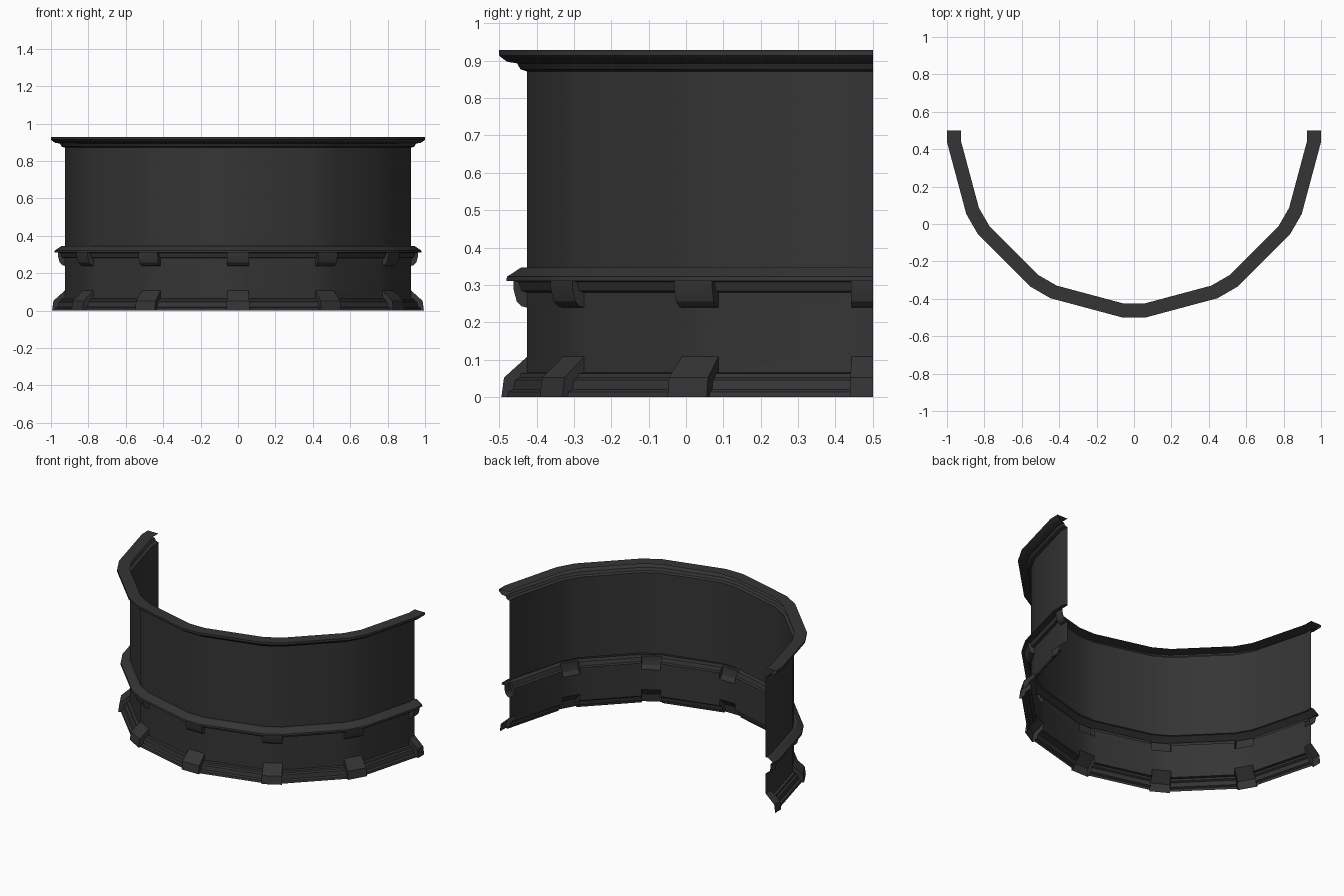
import bpy, bmesh, math

if "Cube" in bpy.data.objects:
    bpy.data.objects.remove(bpy.data.objects["Cube"])

# One dark grey for everything
grey = bpy.data.materials.new("dark_grey")
grey.diffuse_color = (0.035, 0.035, 0.035, 1)
grey.use_nodes = True
grey.node_tree.nodes["Principled BSDF"].inputs["Base Color"].default_value = grey.diffuse_color

HALF = 3.5      # half angle of each small corner facet, degrees
CY = 0.5        # centre of the ring in y


def point(ang, r, z):
    """Point on the twelve-sided ring; corner facets touch radius r."""
    if ang not in (180, 360):
        r /= math.cos(math.radians(HALF))
    a = math.radians(ang)
    return (r * math.cos(a), CY + r * math.sin(a), z)


# Angle spans: small corner facets and the long sides between them
corners, sides = [], []
for k in range(7):
    a = 180 + 30 * k
    corners.append((max(180, a - HALF), min(360, a + HALF)))
    if k < 6:
        sides.append((a + HALF, a + 30 - HALF))
both = sorted(corners + sides)


def build(name, sweeps, caps=None):
    """Sweep (profile, spans) sheets, plus optional cap polygons on the corner ends."""
    bm = bmesh.new()
    for prof, spans in sweeps:
        for a0, a1 in spans:
            for (r0, z0), (r1, z1) in zip(prof, prof[1:]):
                vs = [point(a0, r0, z0), point(a1, r0, z0),
                      point(a1, r1, z1), point(a0, r1, z1)]
                bm.faces.new([bm.verts.new(v) for v in vs])
    if caps:
        for a0, a1 in corners:
            if a0 > 180:
                bm.faces.new([bm.verts.new(point(a0, r, z)) for r, z in reversed(caps)])
            if a1 < 360:
                bm.faces.new([bm.verts.new(point(a1, r, z)) for r, z in caps])
    bmesh.ops.remove_doubles(bm, verts=bm.verts, dist=1e-5)
    me = bpy.data.meshes.new(name)
    bm.to_mesh(me)
    bm.free()
    me.materials.append(grey)
    ob = bpy.data.objects.new(name, me)
    bpy.context.collection.objects.link(ob)
    bpy.ops.object.select_all(action='DESELECT')
    ob.select_set(True)
    bpy.context.view_layer.objects.active = ob
    bpy.ops.object.shade_smooth_by_angle(angle=math.radians(30))
    return ob


W = 0.925   # wall radius

# Flared top rim
build("top_rim", [([(W, .871), (.943, .877), (.952, .893), (.978, .897),
                    (.995, .909), (1.0, .914), (1.0, .928), (W, .928)], both)])

# Upper and lower wall sheets (open behind blocks and brackets)
build("upper_wall", [([(W, .346), (W, .871)], both)])
build("lower_wall", [([(W, .065), (W, .108)], sides),
                     ([(W, .108), (W, .239)], both),
                     ([(W, .239), (W, .28)], sides)])

# Middle ledge with its undercut moulding
under = [(W, .28), (.94, .284), (.948, .308)]
ledge_top = [(.962, .311), (.981, .311), (.979, .322), (.942, .346), (W, .346)]
build("ledge", [(under + ledge_top, sides), (ledge_top, corners)])

# Brackets below the ledge
bracket = [(W, .239), (.940, .243), (.953, .256), (.962, .290), (.962, .311)]
build("ledge_brackets", [(bracket, corners)], bracket + under[::-1])

# Base moulding between the blocks
base = [(.978, 0), (.975, .014), (.962, .020), (.957, .046),
        (.945, .052), (.942, .063), (W, .065)]
build("base_moulding", [(base, sides)])

# Plinth blocks at the corners
block = [(.994, 0), (.987, .052), (W, .108)]
build("plinth_blocks", [(block, corners)], block + base[::-1])
